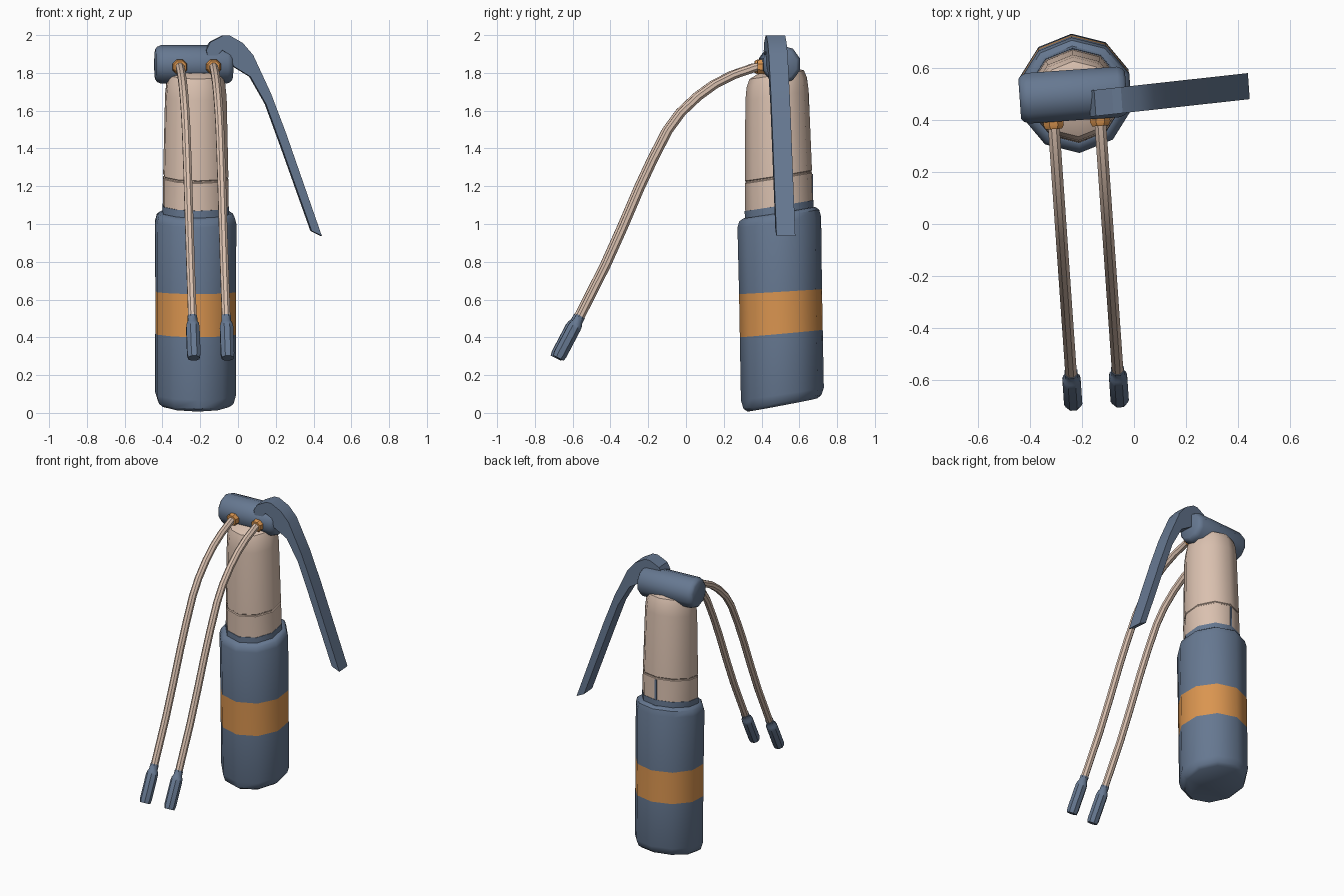
import bpy, bmesh, math
from mathutils import Vector, Matrix

if "Cube" in bpy.data.objects:
    bpy.data.objects.remove(bpy.data.objects["Cube"])

CX, CY = -0.225, 0.51
# everything is turned 4 degrees about the body axis
TURN = (Matrix.Translation((CX, CY, 0)) @ Matrix.Rotation(math.radians(4), 4, 'Z')
        @ Matrix.Translation((-CX, -CY, 0)))


def material(name, rgb):
    m = bpy.data.materials.new(name)
    m.diffuse_color = (*rgb, 1)
    m.use_nodes = True
    m.node_tree.nodes["Principled BSDF"].inputs["Base Color"].default_value = m.diffuse_color
    return m


BLUE = material("slate_blue", (0.133, 0.188, 0.283))
TAN = material("pale_tan", (0.70, 0.53, 0.43))
ORANGE = material("orange", (0.70, 0.30, 0.08))


def finish(bm, name, mats, angle=40):
    bmesh.ops.recalc_face_normals(bm, faces=bm.faces)
    bm.transform(TURN)
    me = bpy.data.meshes.new(name)
    bm.to_mesh(me)
    bm.free()
    for m in mats:
        me.materials.append(m)
    ob = bpy.data.objects.new(name, me)
    bpy.context.collection.objects.link(ob)
    bpy.context.view_layer.objects.active = ob
    ob.select_set(True)
    bpy.ops.object.shade_smooth_by_angle(angle=math.radians(angle))
    ob.select_set(False)
    return ob


def loft(name, sections, sides, mats, start=0.0):
    """sections: (centre, u, v, radius, material index of the span that follows)"""
    bm = bmesh.new()
    rings = []
    for c, u, v, r, _ in sections:
        ring = []
        for i in range(sides):
            a = start + 2 * math.pi * i / sides
            ring.append(bm.verts.new(Vector(c) + r * (math.cos(a) * Vector(u) + math.sin(a) * Vector(v))))
        rings.append(ring)
    for k in range(len(rings) - 1):
        for i in range(sides):
            j = (i + 1) % sides
            f = bm.faces.new((rings[k][i], rings[k][j], rings[k + 1][j], rings[k + 1][i]))
            f.material_index = sections[k][4]
    bm.faces.new(rings[0]).material_index = sections[0][4]
    bm.faces.new(rings[-1]).material_index = sections[-1][4]
    return finish(bm, name, mats)


def stack(name, rows, mats):
    """ten-sided leaning stack; rows: (z, radius, slope towards the back, material)"""
    secs = [((CX, 0.512 - 0.018 * z, z), (1, 0, 0), (0, 1, s), r, m) for z, r, s, m in rows]
    return loft(name, secs, 10, mats, math.pi / 2)


def tube(name, path, radii, sides, mats, x):
    """tube in the plane x = const along (y, z) points"""
    secs = []
    for i, (y, z) in enumerate(path):
        a, b = path[max(i - 1, 0)], path[min(i + 1, len(path) - 1)]
        d = Vector((0, b[0] - a[0], b[1] - a[1])).normalized()
        secs.append(((x, y, z), (1, 0, 0), (0, -d.z, d.y), radii[i], 0))
    return loft(name, secs, sides, mats, math.pi / sides)


# bottle grip with orange band
stack("grip", [(0.042, 0.185, 0.19, 0), (0.058, 0.207, 0.18, 0), (0.10, 0.22, 0.15, 0),
               (0.42, 0.22, 0.09, 1), (0.642, 0.22, 0.06, 0), (1.01, 0.222, 0.13, 0),
               (1.045, 0.212, 0.15, 0), (1.06, 0.19, 0.16, 0), (1.06, 0.182, 0.16, 0),
               (1.098, 0.182, 0.16, 0)], [BLUE, ORANGE])

# barrel with a fine groove and rounded shoulder
stack("barrel", [(1.08, 0.179, 0.16, 0), (1.243, 0.179, 0.16, 0), (1.247, 0.174, 0.16, 0),
                 (1.253, 0.174, 0.16, 0), (1.257, 0.178, 0.16, 0), (1.68, 0.168, 0.16, 0),
                 (1.75, 0.16, 0.16, 0), (1.79, 0.145, 0.16, 0), (1.81, 0.10, 0.16, 0)], [TAN])

# thin marker strip on the back of the barrel
bm = bmesh.new()
bmesh.ops.create_cube(bm, size=1, matrix=Matrix.Translation((CX, 0.665, 1.19))
                      @ Matrix.Diagonal((0.014, 0.012, 0.15, 1)))
finish(bm, "marker_strip", [BLUE])

# cross cylinder head
loft("head", [((x, 0.495, 1.845), (0, 1, 0), (0, 0, 1), r, 0) for x, r in
              ((-0.44, 0.08), (-0.43, 0.093), (-0.41, 0.102), (-0.06, 0.102),
               (-0.04, 0.093), (-0.03, 0.08))], 10, [BLUE], math.pi / 10)

# hooked lever, extruded side profile
profile = [(-0.175, 1.92), (-0.153, 1.963), (-0.085, 1.998), (-0.05, 1.998), (0.02, 1.958),
           (0.075, 1.894), (0.17, 1.69), (0.25, 1.48), (0.44, 0.937), (0.386, 0.963),
           (0.222, 1.42), (0.143, 1.635), (0.06, 1.78), (-0.03, 1.835), (-0.045, 1.894),
           (-0.09, 1.92), (-0.125, 1.88), (-0.165, 1.88)]
bm = bmesh.new()
face = bm.faces.new([bm.verts.new((x, 0.412 + 0.04 * (x + 0.07), z)) for x, z in profile])
out = bmesh.ops.extrude_face_region(bm, geom=[face])
bmesh.ops.translate(bm, vec=(0, 0.1, 0), verts=[g for g in out["geom"] if isinstance(g, bmesh.types.BMVert)])
finish(bm, "lever", [BLUE], 25)

# two hoses with orange collars and end fittings
hose = [(0.42, 1.836), (0.36, 1.828), (0.25, 1.79), (0.15, 1.74), (0.06, 1.675), (-0.03, 1.59),
        (-0.10, 1.495), (-0.18, 1.34), (-0.25, 1.19), (-0.34, 0.98), (-0.43, 0.78), (-0.58, 0.485)]
for side, dx in (("left", -0.092), ("right", 0.087)):
    x = CX + dx
    tube(side + "_hose", hose, [0.024] * len(hose), 8, [TAN], x)
    tube(side + "_collar", [(0.42, 1.832), (0.385, 1.832), (0.37, 1.832)], [0.042, 0.042, 0.034], 8, [ORANGE], x)
    tube(side + "_fitting", [(-0.566, 0.512), (-0.583, 0.482), (-0.588, 0.472), (-0.60, 0.452),
                             (-0.675, 0.31), (-0.685, 0.29)],
         [0.027, 0.027, 0.034, 0.038, 0.038, 0.033], 8, [BLUE], x)
